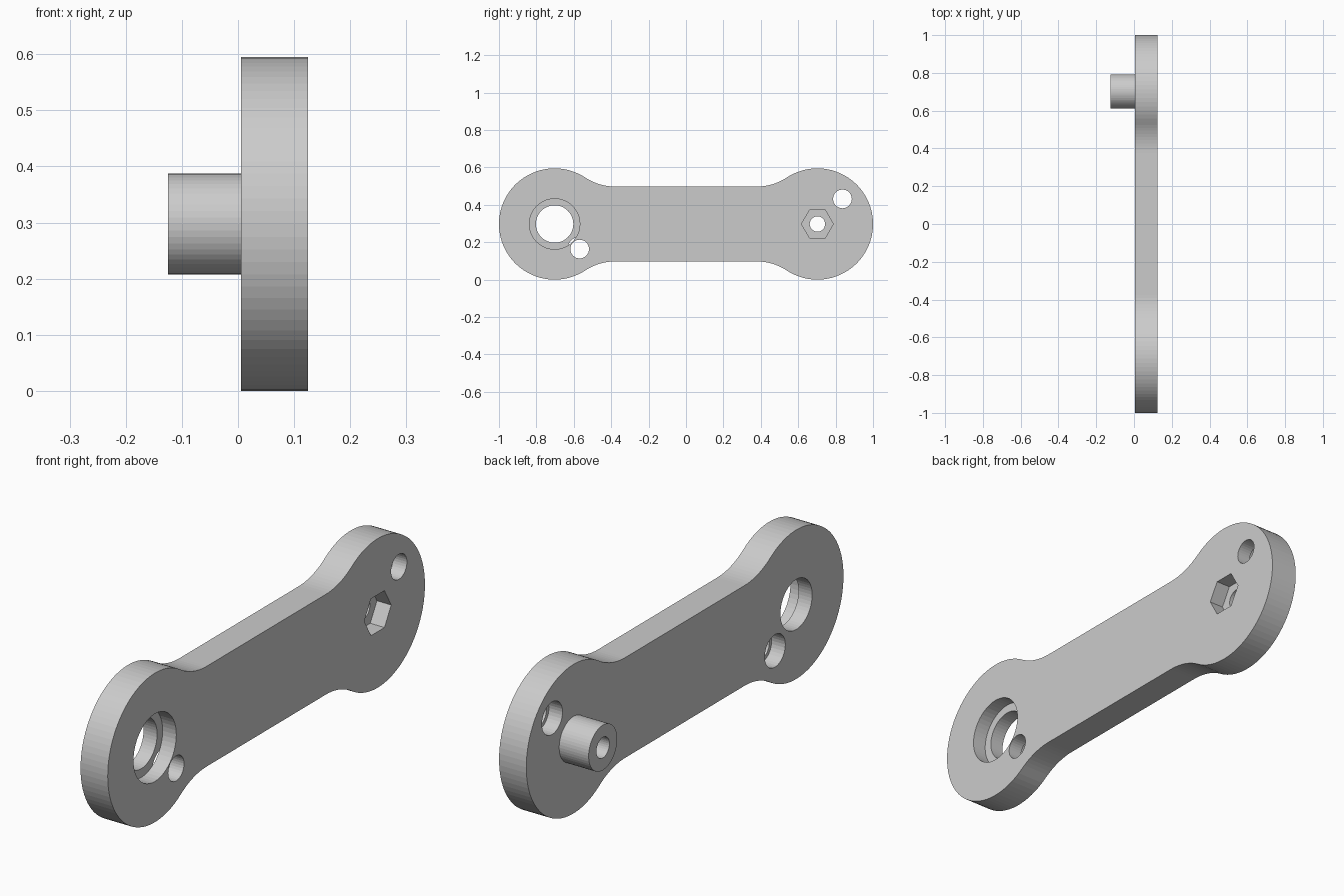
import bpy, bmesh, math
from mathutils import Vector, Matrix

if "Cube" in bpy.data.objects:
    bpy.data.objects.remove(bpy.data.objects["Cube"], do_unlink=True)

X0, X1 = 0.005, 0.125         # plate faces
MID = (X0 + X1) / 2           # depth of the stepped holes
ZC = 0.2975                   # height of the centre line
END, R, BAR, FILLET = 0.7025, 0.2975, 0.2, 0.3

grey = bpy.data.materials.new("plain grey")
grey.use_nodes = True
grey.diffuse_color = (0.6, 0.6, 0.6, 1)
grey.node_tree.nodes["Principled BSDF"].inputs["Base Color"].default_value = (0.6, 0.6, 0.6, 1)


def finish(name, bm):
    bmesh.ops.recalc_face_normals(bm, faces=bm.faces)
    mesh = bpy.data.meshes.new(name)
    bm.to_mesh(mesh)
    bm.free()
    mesh.materials.append(grey)
    obj = bpy.data.objects.new(name, mesh)
    bpy.context.collection.objects.link(obj)
    return obj


def rod(name, y, z, radius, xa, xb, sides=48):
    """Prism along x with a corner pointing to +y."""
    bm = bmesh.new()
    ring = []
    for i in range(sides):
        a = math.tau * i / sides
        ring.append(bm.verts.new((xa, y + radius * math.cos(a), z + radius * math.sin(a))))
    face = bm.faces.new(ring)
    out = bmesh.ops.extrude_face_region(bm, geom=[face])
    moved = [v for v in out["geom"] if isinstance(v, bmesh.types.BMVert)]
    bmesh.ops.translate(bm, verts=moved, vec=(xb - xa, 0, 0))
    return finish(name, bm)


def combine(target, tool, operation):
    mod = target.modifiers.new(operation, "BOOLEAN")
    mod.operation = operation
    mod.solver = "EXACT"
    mod.object = tool
    bpy.context.view_layer.objects.active = target
    bpy.ops.object.modifier_apply(modifier=mod.name)
    bpy.data.objects.remove(tool, do_unlink=True)


# Quarter outline: fillet from the bar, then the round end up to its tip
h = math.sqrt((R + FILLET) ** 2 - (BAR + FILLET) ** 2)
tangent = math.atan2(BAR + FILLET, -h)
sweep = tangent - math.pi / 2
quarter = []
for i in range(10):
    a = sweep * i / 10
    quarter.append((END - h + FILLET * math.sin(a), BAR + FILLET * (1 - math.cos(a))))
for i in range(29):
    a = tangent * (1 - i / 28)
    quarter.append((END + R * math.cos(a), R * math.sin(a)))

# Mirror to the full outline
half = quarter + [(y, -z) for y, z in reversed(quarter[:-1])]
outline = half + [(-y, -z) for y, z in half]

bm = bmesh.new()
face = bm.faces.new([bm.verts.new((X0, y, ZC + z)) for y, z in outline])
out = bmesh.ops.extrude_face_region(bm, geom=[face])
bmesh.ops.translate(bm, vec=(X1 - X0, 0, 0),
                    verts=[v for v in out["geom"] if isinstance(v, bmesh.types.BMVert)])
arm = finish("link_arm", bm)

# Round pin on the back face
combine(arm, rod("pin", END, ZC, 0.09, -0.125, X0 + 0.02), "UNION")

# Hexagonal pocket and the bolt hole through the pin
combine(arm, rod("hex_pocket", END, ZC, 0.085, 0.062, 0.2, 6), "DIFFERENCE")
combine(arm, rod("bolt_hole", END, ZC, 0.041, -0.2, 0.2, 32), "DIFFERENCE")

# Bearing seat with a smaller through bore
combine(arm, rod("bearing_bore", -END, ZC, 0.1, -0.1, 0.2), "DIFFERENCE")
combine(arm, rod("bearing_seat", -END, ZC, 0.135, MID, 0.2), "DIFFERENCE")

# Small stepped holes beside each round end, wider on the pin side
for y, z in ((-END + 0.134, ZC - 0.134), (END + 0.134, ZC + 0.134)):
    combine(arm, rod("small_hole", y, z, 0.05, -0.1, 0.2, 32), "DIFFERENCE")
    combine(arm, rod("small_recess", y, z, 0.065, -0.1, MID, 32), "DIFFERENCE")
